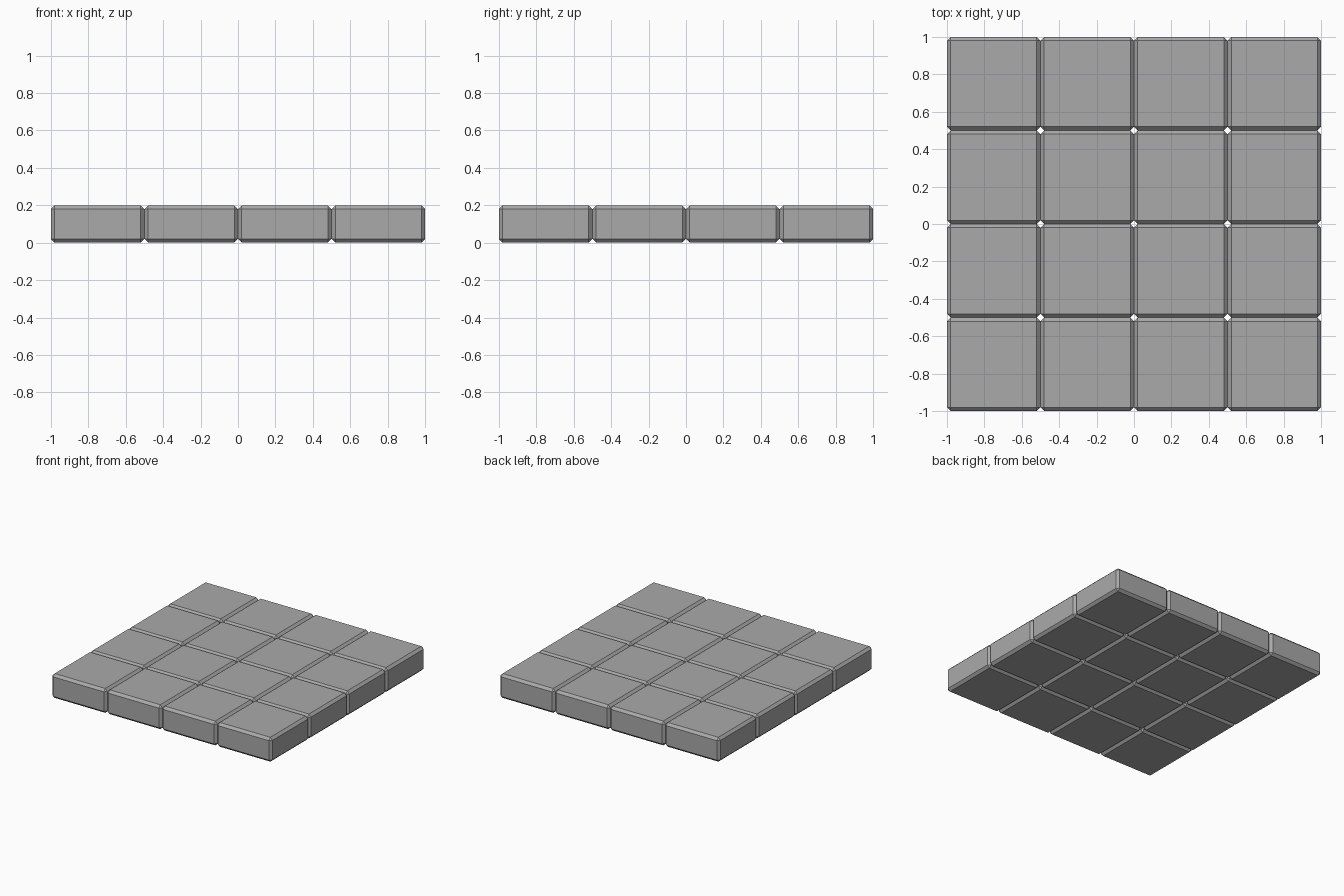
import bpy

if "Cube" in bpy.data.objects:
    bpy.data.objects.remove(bpy.data.objects["Cube"])

COUNT = 4        # tiles per side
SIZE = 0.5       # tile width, tiles touch edge to edge
HEIGHT = 0.2
CHAMFER = 0.02

stone = bpy.data.materials.new("stone grey")
stone.diffuse_color = (0.4, 0.4, 0.4, 1)
stone.use_nodes = True
stone.node_tree.nodes["Principled BSDF"].inputs["Base Color"].default_value = stone.diffuse_color


def add_tile(col, row):
    """One flat-shaded chamfered paving block standing on z = 0."""
    x = (col - (COUNT - 1) / 2) * SIZE
    y = (row - (COUNT - 1) / 2) * SIZE
    bpy.ops.mesh.primitive_cube_add(size=1, location=(x, y, HEIGHT / 2))
    tile = bpy.context.object
    tile.name = f"floor_tile_{row + 1}_{col + 1}"
    tile.scale = (SIZE, SIZE, HEIGHT)
    bpy.ops.object.transform_apply(location=False, rotation=False, scale=True)
    tile.data.materials.append(stone)
    bevel = tile.modifiers.new("chamfer", 'BEVEL')
    bevel.width = CHAMFER
    bevel.segments = 1


# Square grid of floor tiles
for row in range(COUNT):
    for col in range(COUNT):
        add_tile(col, row)
